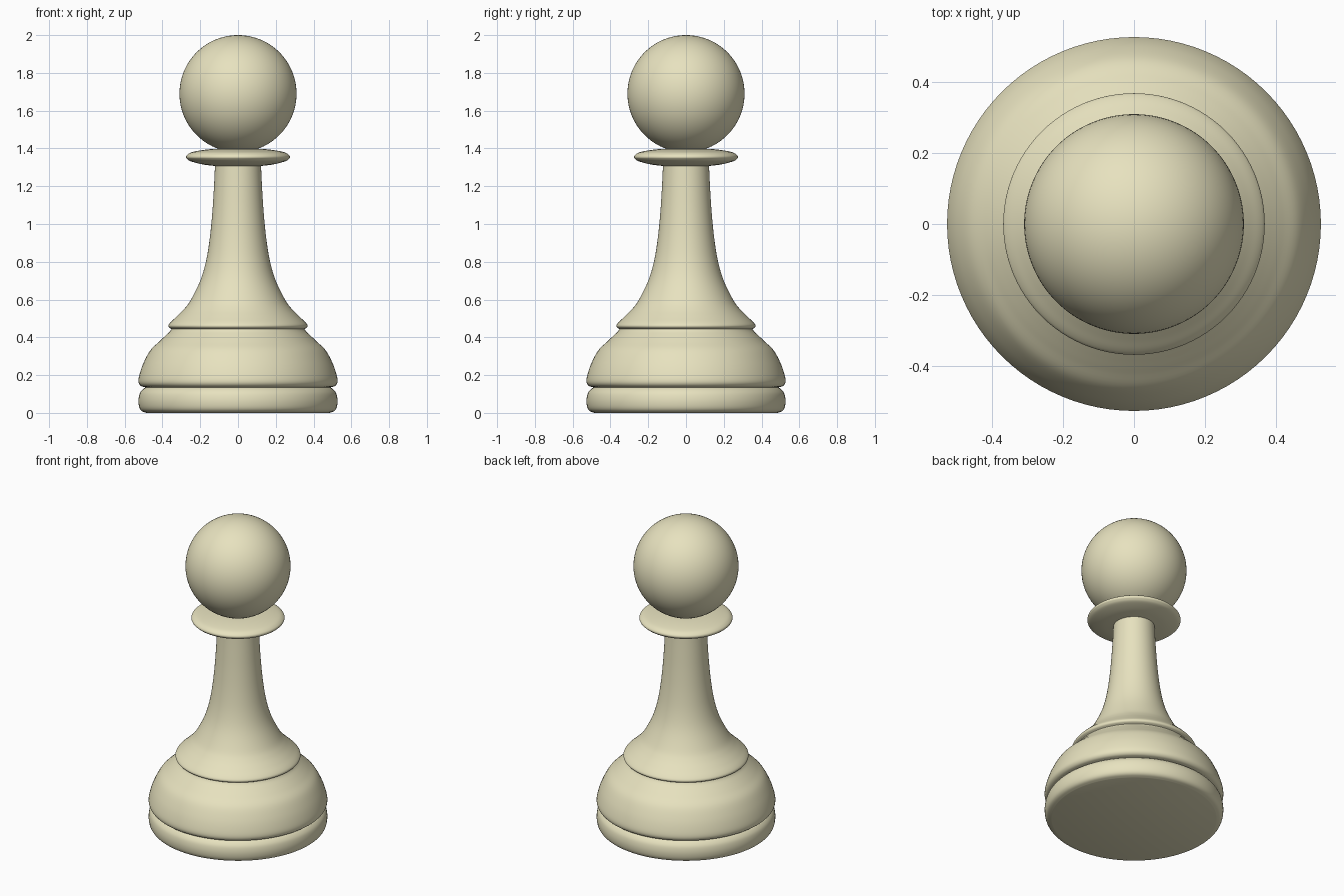
import bpy, bmesh, math
from mathutils import Vector

if "Cube" in bpy.data.objects:
    bpy.data.objects.remove(bpy.data.objects["Cube"])

STEPS = 96


def smooth_curve(pts, n=5):
    """Catmull-Rom curve through (radius, height) points."""
    p = [Vector(q) for q in pts]
    p = [2 * p[0] - p[1]] + p + [2 * p[-1] - p[-2]]
    out = []
    for a, b, c, d in zip(p, p[1:], p[2:], p[3:]):
        for i in range(n):
            t = i / n
            out.append(0.5 * (2 * b + (c - a) * t + (2 * a - 5 * b + 4 * c - d) * t * t
                              + (3 * b - a - 3 * c + d) * t ** 3))
    return out + [p[-2]]


def turn(name, pts, cap_bottom=False):
    """Lathe a smoothed profile around the z axis."""
    prof = smooth_curve(pts)
    if cap_bottom:
        prof.insert(0, Vector((0, prof[0].y)))
    bm = bmesh.new()
    vs = [bm.verts.new((r, 0, z)) for r, z in prof]
    es = [bm.edges.new(e) for e in zip(vs, vs[1:])]
    bmesh.ops.spin(bm, geom=vs + es, cent=(0, 0, 0), axis=(0, 0, 1),
                   angle=2 * math.pi, steps=STEPS)
    bmesh.ops.remove_doubles(bm, verts=bm.verts, dist=1e-5)
    bmesh.ops.recalc_face_normals(bm, faces=bm.faces)
    # an open part must face away from the axis
    if sum(f.normal.x * f.calc_center_median().x + f.normal.y * f.calc_center_median().y
           for f in bm.faces) < 0:
        bmesh.ops.reverse_faces(bm, faces=bm.faces)
    me = bpy.data.meshes.new(name)
    bm.to_mesh(me)
    bm.free()
    ob = bpy.data.objects.new(name, me)
    bpy.context.collection.objects.link(ob)
    finish(ob, 45)


def finish(ob, angle):
    bpy.ops.object.select_all(action='DESELECT')
    ob.select_set(True)
    bpy.context.view_layer.objects.active = ob
    bpy.ops.object.shade_smooth_by_angle(angle=math.radians(angle))
    mat = bpy.data.materials.get("ivory") or bpy.data.materials.new("ivory")
    mat.diffuse_color = (0.80, 0.76, 0.52, 1)
    mat.use_nodes = True
    mat.node_tree.nodes["Principled BSDF"].inputs["Base Color"].default_value = mat.diffuse_color
    ob.data.materials.append(mat)


# Foot ring with a flat underside
turn("foot_ring", [(0.485, 0), (0.51, 0.01), (0.523, 0.03), (0.527, 0.065),
                   (0.521, 0.1), (0.507, 0.122), (0.49, 0.135)], cap_bottom=True)
# Domed base
turn("domed_base", [(0.49, 0.135), (0.515, 0.143), (0.527, 0.165), (0.521, 0.205),
                    (0.5, 0.265), (0.465, 0.33), (0.42, 0.375), (0.385, 0.408),
                    (0.362, 0.43), (0.352, 0.444)])
# Flared stem with a rolled lower lip
turn("stem", [(0.352, 0.444), (0.366, 0.453), (0.368, 0.465), (0.355, 0.482), (0.325, 0.51),
              (0.285, 0.55), (0.25, 0.598), (0.2, 0.7), (0.17, 0.8), (0.15, 0.92),
              (0.136, 1.06), (0.127, 1.2), (0.122, 1.307)])
# Thin collar disc
turn("collar", [(0.12, 1.307), (0.19, 1.316), (0.25, 1.332), (0.27, 1.345), (0.275, 1.355),
                (0.268, 1.367), (0.245, 1.38), (0.19, 1.391), (0.12, 1.398), (0.05, 1.398)])
# Ball head
bpy.ops.mesh.primitive_uv_sphere_add(segments=STEPS, ring_count=48, radius=0.31,
                                     location=(0, 0, 1.69))
head = bpy.context.object
head.name = "head"
finish(head, 45)
